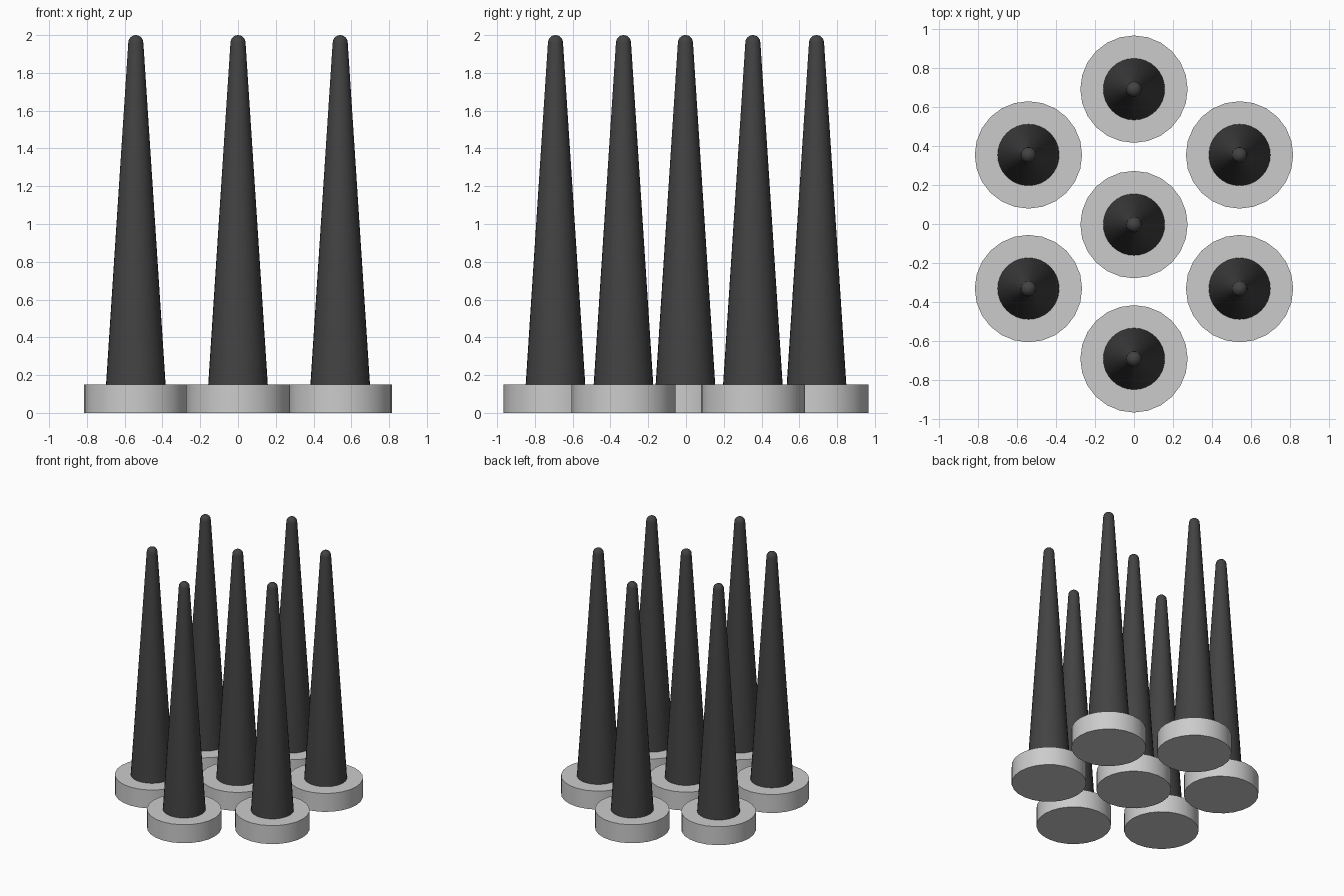
import bpy, bmesh, math

if "Cube" in bpy.data.objects:
    bpy.data.objects.remove(bpy.data.objects["Cube"])


def material(name, value):
    m = bpy.data.materials.new(name)
    m.diffuse_color = (value, value, value, 1)
    m.use_nodes = True
    m.node_tree.nodes["Principled BSDF"].inputs["Base Color"].default_value = m.diffuse_color
    return m


light_grey = material("light grey", 0.6)
dark_grey = material("dark grey", 0.055)


def lathe(name, profile, sides, mat, x, y):
    """Closed solid of revolution from (radius, z) points, bottom to top."""
    bm = bmesh.new()
    rings = []
    for r, z in profile:
        if r == 0:
            rings.append([bm.verts.new((0, 0, z))] * sides)
        else:
            rings.append([bm.verts.new((r * math.cos(2 * math.pi * i / sides),
                                        r * math.sin(2 * math.pi * i / sides), z))
                          for i in range(sides)])
    for lo, hi in zip(rings, rings[1:]):
        for i in range(sides):
            j = (i + 1) % sides
            corners = list(dict.fromkeys((lo[i], lo[j], hi[j], hi[i])))
            bm.faces.new(corners)
    bmesh.ops.recalc_face_normals(bm, faces=bm.faces)
    mesh = bpy.data.meshes.new(name)
    bm.to_mesh(mesh)
    bm.free()
    mesh.materials.append(mat)
    ob = bpy.data.objects.new(name, mesh)
    ob.location = (x, y, 0)
    bpy.context.collection.objects.link(ob)
    bpy.ops.object.select_all(action='DESELECT')
    ob.select_set(True)
    bpy.context.view_layer.objects.active = ob
    bpy.ops.object.shade_smooth_by_angle(angle=math.radians(35))
    return ob


# Disc foot and tapered spike with a rounded tip
foot = [(0, 0), (0.275, 0), (0.275, 0.15), (0, 0.15)]
spike = [(0, 0.145), (0.158, 0.145), (0.04, 1.958)]
spike += [(0.04 * math.cos(math.radians(a)), 1.96 + 0.04 * math.sin(math.radians(a)))
          for a in (20, 40, 60, 77)]
spike += [(0, 2.0)]

# Hexagonal layout with one in the middle
spots = [(0, -0.003), (0, 0.691), (0, -0.691)]
spots += [(sx * 0.541, y) for sx in (-1, 1) for y in (0.354, -0.331)]
for x, y in spots:
    lathe("foot", foot, 24, light_grey, x, y)
    lathe("spike", spike, 32, dark_grey, x, y)
